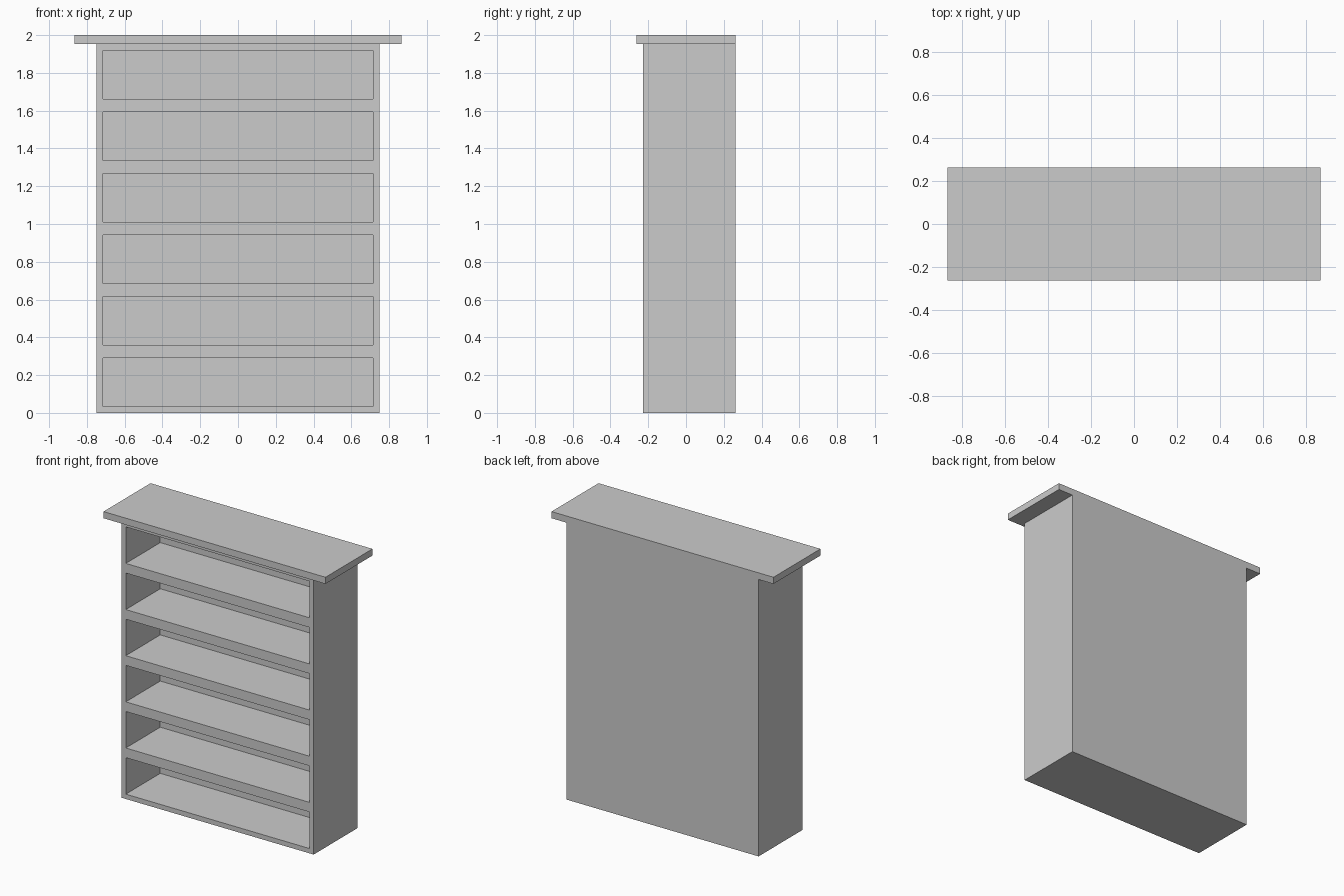
import bpy, bmesh
from mathutils import Matrix, Vector

if "Cube" in bpy.data.objects:
    bpy.data.objects.remove(bpy.data.objects["Cube"])


def boxes(name, spans):
    """One mesh object made of axis-aligned boxes given as (low, high) corners."""
    bm = bmesh.new()
    for low, high in spans:
        low, high = Vector(low), Vector(high)
        m = Matrix.Translation((low + high) / 2) @ Matrix.Diagonal((*(high - low), 1))
        bmesh.ops.create_cube(bm, size=1, matrix=m)
    me = bpy.data.meshes.new(name)
    bm.to_mesh(me)
    bm.free()
    ob = bpy.data.objects.new(name, me)
    bpy.context.collection.objects.link(ob)
    return ob


W, FRONT, BACK = 0.75, -0.228, 0.262     # carcass half width and depth limits
TOP_W, TOP_Z = 0.866, 1.953              # worktop half width and underside
BAYS, WALL, BAY_BACK = 6, 0.034, 0.156
PITCH = TOP_Z / BAYS

# Overhanging top board, flush with the carcass at the back
boxes("top_board", [((-TOP_W, -0.262, TOP_Z), (TOP_W, BACK, 2.0))])

# Carcass block
carcass = boxes("shelf_carcass", [((-W, FRONT, 0), (W, BACK, TOP_Z))])

# Six evenly spaced open bays cut in from the front
cutter = boxes("bay_cutter", [
    ((-W + WALL, FRONT - 0.1, i * PITCH + WALL),
     (W - WALL, BAY_BACK, (i + 1) * PITCH - WALL)) for i in range(BAYS)])
cutter.hide_render = True
cutter.hide_set(True)
cut = carcass.modifiers.new("open_bays", 'BOOLEAN')
cut.operation = 'DIFFERENCE'
cut.solver = 'EXACT'
cut.object = cutter
